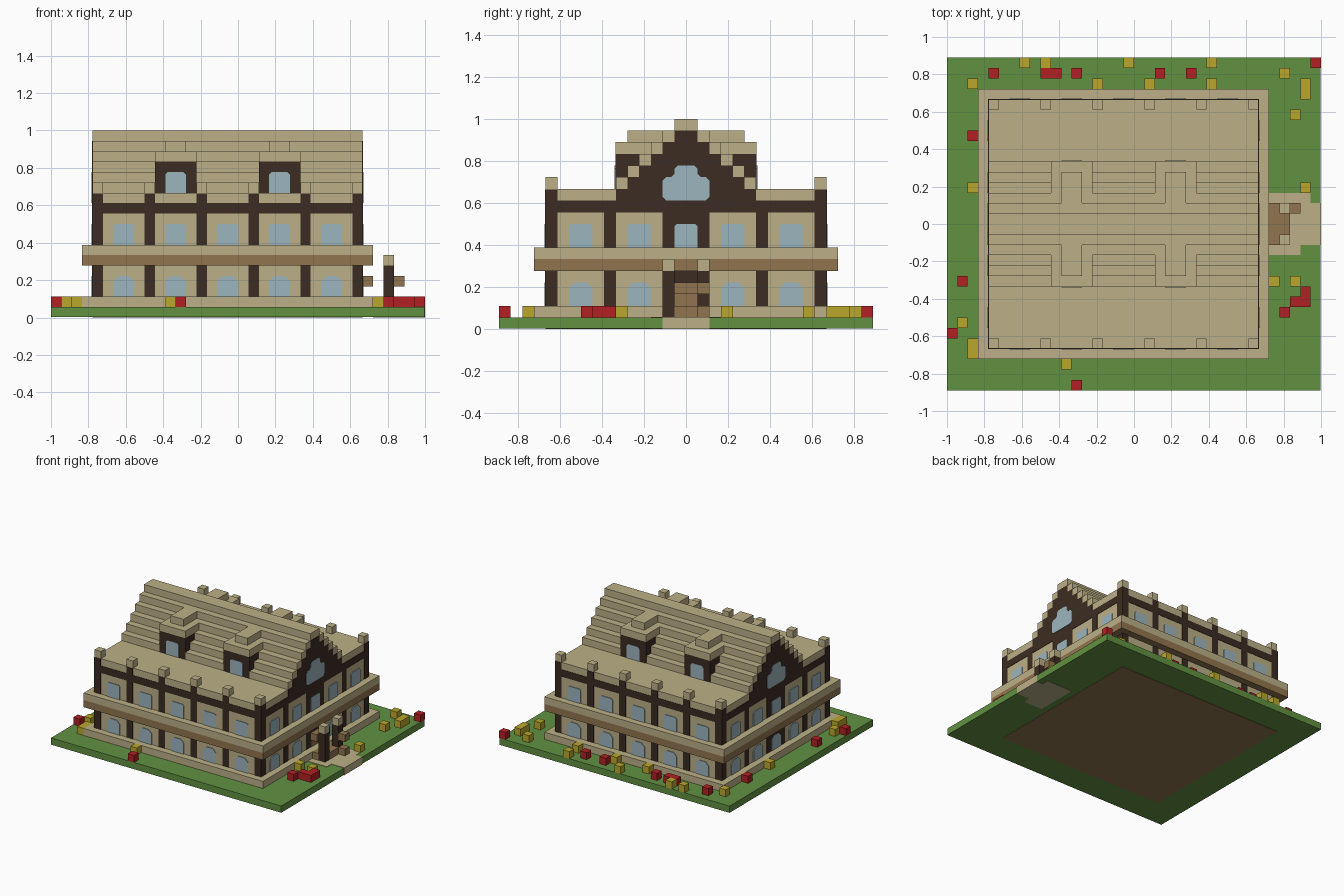
import bpy, bmesh
from mathutils import Vector

if "Cube" in bpy.data.objects:
    bpy.data.objects.remove(bpy.data.objects["Cube"])

U = 1 / 18      # one block
E = 0.05        # tiny overlap so flush trims sit just proud of the wall


def material(name, rgb):
    col = [((c / 255 + 0.055) / 1.055) ** 2.4 for c in rgb] + [1]
    m = bpy.data.materials.new(name)
    m.use_nodes = True
    m.diffuse_color = col
    m.node_tree.nodes["Principled BSDF"].inputs["Base Color"].default_value = col
    return m


PLASTER = material("plaster", (188, 176, 135))
TIMBER = material("dark timber", (59, 44, 34))
WOOD = material("light wood", (145, 117, 78))
GLASS = material("glass", (156, 181, 190))
GRASS = material("grass", (98, 145, 66))
RED = material("red flower", (178, 32, 36))
YELLOW = material("yellow flower", (186, 167, 44))


def finish(name, mat, bm):
    bmesh.ops.recalc_face_normals(bm, faces=bm.faces)
    bmesh.ops.scale(bm, vec=(U, U, U), verts=bm.verts)
    me = bpy.data.meshes.new(name)
    bm.to_mesh(me)
    bm.free()
    me.materials.append(mat)
    ob = bpy.data.objects.new(name, me)
    bpy.context.collection.objects.link(ob)
    return ob


def blocks(name, mat, boxes):
    """Boxes given as x0, x1, y0, y1, z0, z1 in block units."""
    bm = bmesh.new()
    for x0, x1, y0, y1, z0, z1 in boxes:
        made = bmesh.ops.create_cube(bm, size=1)["verts"]
        for v in made:
            v.co = Vector((x1 if v.co.x > 0 else x0,
                           y1 if v.co.y > 0 else y0,
                           z1 if v.co.z > 0 else z0))
    return finish(name, mat, bm)


def prisms(name, mat, items):
    """Profiles (h, z) extruded from a to b along an axis."""
    bm = bmesh.new()
    for pts, axis, a, b in items:
        place = (lambda h, z: (a, h, z)) if axis == "x" else (lambda h, z: (h, a, z))
        face = bm.faces.new([bm.verts.new(place(h, z)) for h, z in pts])
        ext = bmesh.ops.extrude_face_region(bm, geom=[face])["geom"]
        step = Vector((b - a, 0, 0)) if axis == "x" else Vector((0, b - a, 0))
        bmesh.ops.translate(bm, vec=step,
                            verts=[v for v in ext if isinstance(v, bmesh.types.BMVert)])
    return finish(name, mat, bm)


def stairs(top, base):
    """Symmetric stepped gable outline, one block per step, six steps."""
    half = []
    for k in range(6):
        half += [(k, top - k), (k + 1, top - k)]
    half = half[1:] + [(6, base)]
    return [(-h, z) for h, z in reversed(half)] + half


def window(c, z, cut):
    """Two-block pane with clipped upper corners."""
    return [(c - 1, z), (c + 1, z), (c + 1, z + 2 - cut), (c + 1 - cut, z + 2),
            (c - 1 + cut, z + 2), (c - 1, z + 2 - cut)]


COLUMNS = [-14 + 5 * i for i in range(6)]
SIDE_COLUMNS = [-12, -7, 6, 11]
FLOORS = [(2, 0.5), (7, 0.2)]
ENDS = [(12, 1), (-14, -1)]
FRONTS = [(-12, -1), (12, 1)]


def span(face, out, depth=0.5, proud=E):
    return sorted((face - out * depth, face + out * proud))


# Ground, path and floor underside
blocks("lawn", GRASS, [(-18, 18 - E, -16, 16, E, 1)])
blocks("path", PLASTER, [(13, 17, -2, 3, 0, 1 + E), (17, 18, -2, 2, 0, 1 + E),
                         (13, 16, -3, -2, 0, 1 + E)])
blocks("floor", WOOD, [(-14, 12, -12, 12, 0, 0.5)])

# House body and the balcony ledge
blocks("plinth", PLASTER, [(-15, 13, -13, 13, 1, 2)])
blocks("walls", PLASTER, [(-14, 12, -12, 12, 1, 12)])
blocks("ledge_lower", WOOD, [(-15, 13, -13, 13, 5, 6)])
blocks("ledge_upper", PLASTER, [(-15, 13, -13, 13, 6, 7)])

# Timber frame: posts and beams on all four walls
frame = []
for face, out in FRONTS:
    y = span(face, out)
    frame += [(x - (E if x == -14 else 0), x + 1 + (E if x == 11 else 0), *y, 2, 12 - E)
              for x in COLUMNS]
    frame.append((-14, 12, *y, 10, 11))
for face, out in ENDS:
    x = span(face, out)
    frame += [(*x, y, y + 1, 2, 11) for y in SIDE_COLUMNS]
    frame += [(*x, y, y + 1, 11, 12 - E) for y in (-12, 11)]
    frame += [(*x, -12, 12, 10, 11), (*x, -2, 2, 2, 11)]
blocks("timber_frame", TIMBER, frame)

# Battlements along the two long walls
blocks("battlements", PLASTER, [(x, x + 1, y, y + 1, 12, 13)
                                for x in COLUMNS for y in (-12, 11)])

# Stepped roof with timber gables
prisms("roof", PLASTER, [(stairs(18, 11.5), "x", -14, 12)])
prisms("gables", TIMBER, [(stairs(17, 11 - E), "x", *span(f, o)) for f, o in ENDS])

# Dormers on both slopes
body, lid, panes = [], [], []
for x in (-8, 2):
    for s in (-1, 1):
        y = lambda a, b: sorted((s * a, s * b))
        body.append((x, x + 4, *y(6 + E, 3), 12, 15))
        lid += [(x, x + 4, *y(6 + E, 3), 15, 16), (x + 1, x + 3, *y(5, 2), 16, 17)]
        panes.append((window(x + 2, 12, 0.25), "y", s * 6, s * (6 + 2 * E)))
blocks("dormers", TIMBER, body)
blocks("dormer_roofs", PLASTER, lid)
prisms("dormer_windows", GLASS, panes)

# Wall windows
panes = []
for z, cut in FLOORS:
    for face, out in FRONTS:
        panes += [(window(x + 3, z, cut), "y", *span(face, out, 0.1, 2 * E))
                  for x in COLUMNS[:-1]]
    for face, out in ENDS:
        centres = [-9, -4, 4, 9]
        if z == 7 or out < 0:
            centres.append(0)
        panes += [(window(c, z, cut), "x", *span(face, out, 0.1, 2 * E)) for c in centres]
prisms("wall_windows", GLASS, panes)

# Large stepped gable windows
half = [(1.7, 11), (2, 11.3), (2, 12.7), (1.7, 13), (1.3, 13), (1, 13.3), (1, 13.7), (0.7, 14)]
outline = half + [(-h, z) for h, z in reversed(half)]
prisms("gable_windows", GLASS, [(outline, "x", *span(f, o, 0.1, 2 * E)) for f, o in ENDS])

# Entrance: door, lintel, steps and gate posts
blocks("door", WOOD, [(11.5, 12 + 2 * E, -1, 1, 2, 3)])
blocks("lintel", WOOD, [(12, 13, -1, 2, 3, 4)])
blocks("steps", WOOD, [(13, 14, -2, 2, 1, 2), (14, 15, -1, 1, 1, 2)])
blocks("gate_posts", TIMBER, [(14, 15, y, y + 1, 1, 5) for y in (-2, 1)])
blocks("gate_post_caps", PLASTER, [(14, 15, y, y + 1, 5, 6) for y in (-2, 1)])
blocks("gate_brackets", WOOD, [(15, 16, 1, 2, z, z + 1) for z in (1, 3)])

# Flowers on the lawn
red = [(-14, 14), (-9, 14), (-8, 14), (-6, 14), (2, 14), (5, 14), (17, 15), (-16, 8),
       (-17, -6), (-18, -11), (-6, -16), (16, -7), (16, -8), (15, -8), (14, -9)]
yellow = [(-11, 15), (-9, 15), (-1, 15), (7, 15), (-16, 13), (-4, 13), (1, 13), (7, 13),
          (14, 14), (16, 13), (16, 12), (15, 10), (16, 3), (-16, 3), (-17, -10),
          (-16, -12), (-16, -13), (-7, -14), (13, -6), (15, -6)]
for name, mat, spots in (("red_flowers", RED, red), ("yellow_flowers", YELLOW, yellow)):
    blocks(name, mat, [(x, x + 1, y, y + 1, 1, 2) for x, y in spots])
